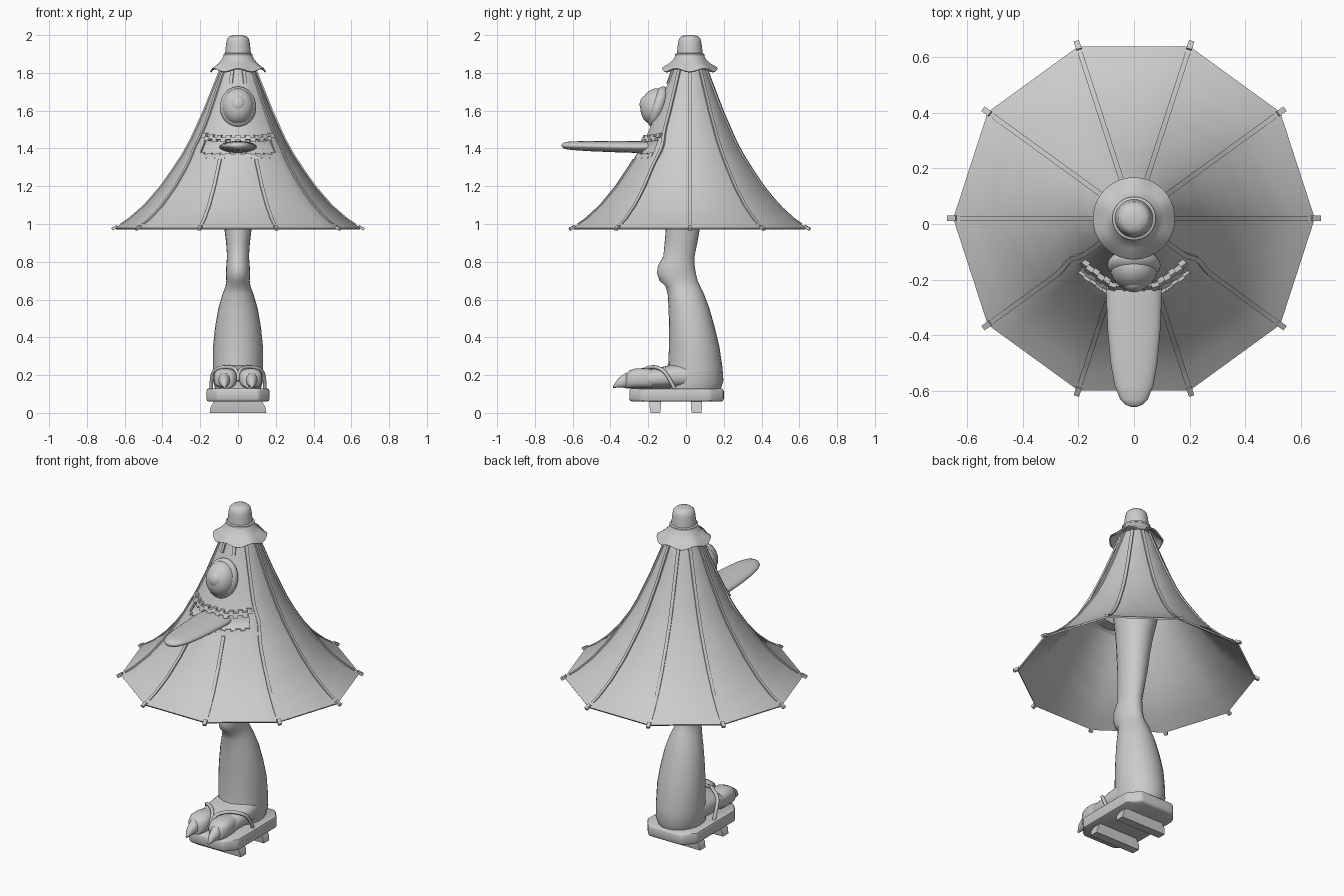
import bpy, bmesh, math
from mathutils import Vector, Matrix

if "Cube" in bpy.data.objects:
    bpy.data.objects.remove(bpy.data.objects["Cube"])

grey = bpy.data.materials.new("plain grey")
grey.use_nodes = True
GREY = (0.6, 0.6, 0.6, 1)
grey.diffuse_color = GREY
grey.node_tree.nodes["Principled BSDF"].inputs["Base Color"].default_value = GREY

CY = 0.02          # umbrella axis offset in y
PROFILE = [(0.98, .65), (1.03, .575), (1.1, .495), (1.2, .408), (1.3, .338), (1.37, .292),
           (1.45, .248), (1.6, .18), (1.75, .12), (1.84, .085)]


def finish(name, bm, angle=40, bevel=0, solid=0):
    bmesh.ops.recalc_face_normals(bm, faces=bm.faces)
    mesh = bpy.data.meshes.new(name)
    bm.to_mesh(mesh)
    bm.free()
    ob = bpy.data.objects.new(name, mesh)
    bpy.context.collection.objects.link(ob)
    mesh.materials.append(grey)
    bpy.ops.object.select_all(action='DESELECT')
    ob.select_set(True)
    bpy.context.view_layer.objects.active = ob
    if solid:
        m = ob.modifiers.new("solid", 'SOLIDIFY')
        m.thickness, m.offset = solid, -1
        bpy.ops.object.modifier_apply(modifier=m.name)
    if bevel:
        m = ob.modifiers.new("bevel", 'BEVEL')
        m.width, m.segments = bevel, 2
        bpy.ops.object.modifier_apply(modifier=m.name)
    bpy.ops.object.shade_smooth_by_angle(angle=math.radians(angle))


def loft(name, rings, closed=True, **kw):
    """Bridge equal rings of points and cap both ends."""
    bm = bmesh.new()
    vs = [[bm.verts.new(p) for p in r] for r in rings]
    n = len(vs[0])
    for a, b in zip(vs, vs[1:]):
        for i in range(n):
            bm.faces.new((a[i], a[(i + 1) % n], b[(i + 1) % n], b[i]))
    if closed:
        bm.faces.new(vs[0])
        bm.faces.new(vs[-1])
    finish(name, bm, **kw)


def circle(n):
    return [(math.cos(2 * math.pi * i / n), math.sin(2 * math.pi * i / n)) for i in range(n)]


def ball(name, loc, size, tilt):
    bm = bmesh.new()
    m = Matrix.Translation(loc) @ Matrix.Rotation(math.radians(tilt), 4, 'X') @ Matrix.Diagonal((*size, 1))
    bmesh.ops.create_uvsphere(bm, u_segments=28, v_segments=16, radius=1, matrix=m)
    finish(name, bm, angle=60)


def tube(name, pts, radius):
    cu = bpy.data.curves.new(name, 'CURVE')
    cu.dimensions, cu.bevel_depth, cu.bevel_resolution = '3D', radius, 2
    cu.use_fill_caps = True
    sp = cu.splines.new('NURBS')
    sp.points.add(len(pts) - 1)
    for p, q in zip(sp.points, pts):
        p.co = (*q, 1)
    sp.use_endpoint_u, sp.order_u = True, 3
    ob = bpy.data.objects.new(name, cu)
    bpy.context.collection.objects.link(ob)
    cu.materials.append(grey)


def radius(z):
    for (z0, r0), (z1, r1) in zip(PROFILE, PROFILE[1:]):
        if z <= z1:
            return r0 + (r1 - r0) * (z - z0) / (z1 - z0)
    return PROFILE[-1][1]


def surf(deg, z, out=0.0):
    """Point on the ten-sided canopy at an angle and height."""
    local = math.radians((deg % 36) - 18)
    r = radius(z) * math.cos(math.pi / 10) / math.cos(local) + out
    a = math.radians(deg)
    return Vector((r * math.cos(a), CY + r * math.sin(a), z))


# Canopy shell with an open mouth between two extra front columns
MOUTH = (224, 316)
angles = sorted([36 * i for i in range(10)] + list(MOUTH))
bm = bmesh.new()
grid = [[bm.verts.new(surf(a, z)) for a in angles] for z, r in PROFILE]
for j in range(len(grid) - 1):
    for i, a in enumerate(angles):
        if PROFILE[j][0] == 1.37 and MOUTH[0] <= a < MOUTH[1]:
            continue
        k = (i + 1) % len(angles)
        bm.faces.new((grid[j][i], grid[j][k], grid[j + 1][k], grid[j + 1][i]))
finish("canopy", bm, angle=60, solid=.01)

# Shallow mouth lining
bm = bmesh.new()
rows = [[bm.verts.new(surf(a, z, o)) for a in (220, 252, 288, 320)]
        for z, o in ((1.362, -.006), (1.38, -.022), (1.44, -.022), (1.458, -.006))]
for a, b in zip(rows, rows[1:]):
    for i in range(3):
        bm.faces.new((a[i], a[i + 1], b[i + 1], b[i]))
finish("mouth_lining", bm, angle=60)


# Jagged lips made of alternating blocks
def lip(name, span, low, high, notch, lift, out):
    bm = bmesh.new()
    n = 17
    for i in range(n):
        a0, a1 = (270 - span + 2 * span * (i + t) / n for t in (0, 1))
        up = lift * abs(2 * (i + .5) / n - 1) ** 4
        lo = low + up - (notch if i % 2 else 0)
        hi = high + up + (0 if i % 2 else notch)
        corners = ((a0, lo), (a1, lo), (a1, hi), (a0, hi))
        v = [bm.verts.new(surf(a, z, o)) for o in (-.008, out) for a, z in corners]
        for f in ((0, 1, 2, 3), (4, 5, 6, 7), (0, 1, 5, 4), (1, 2, 6, 5), (2, 3, 7, 6), (3, 0, 4, 7)):
            bm.faces.new([v[q] for q in f])
    finish(name, bm, angle=30)


lip("upper_lip", 50, 1.446, 1.458, .012, .014, .018)
lip("lower_lip", 46, 1.354, 1.368, .008, .004, .003)


# Ribs and rim tips
def rib(name, deg, z0, z1):
    rings = []
    tangent = Vector((-math.sin(math.radians(deg)), math.cos(math.radians(deg)), 0))
    for k in range(31):
        z = z0 + (z1 - z0) * k / 30
        bend = math.radians(3) * math.exp(-((z - 1.41) / .06) ** 2) * radius(z)
        shift = bend if deg == 324 else -bend if deg == 216 else 0
        rings.append([surf(deg, z, o) + tangent * (s * .009 + shift)
                      for o, s in ((-.01, -1), (-.01, 1), (.006, 1), (.006, -1))])
    loft(name, rings, angle=30)


for i in range(10):
    deg = 36 * i
    if deg in (252, 288):
        rib(f"lower_front_rib_{i}", deg, 1.0, 1.345)
        rib(f"upper_front_rib_{i}", deg, 1.745, 1.835)
    else:
        rib(f"rib_{i}", deg, 1.0, 1.835)
    bm = bmesh.new()
    bmesh.ops.create_cube(bm, size=1, matrix=Matrix.Translation(surf(deg, .98, .003))
                          @ Matrix.Rotation(math.radians(deg), 4, 'Z') @ Matrix.Rotation(math.radians(30), 4, 'Y')
                          @ Matrix.Diagonal((.034, .02, .015, 1)))
    finish(f"rim_tip_{i}", bm)

# Top knob, neck ring and wavy skirt
C = circle(42)
loft("top_knob", [[(r * x, CY + r * y, z) for x, y in C] for r, z in
     ((.07, 1.88), (.068, 1.91), (.062, 1.96), (.057, 1.982), (.043, 1.995), (.02, 2.0))], angle=60)
loft("neck_ring", [[(r * x, CY + r * y, z) for x, y in C] for r, z in
     ((.066, 1.885), (.078, 1.89), (.078, 1.9), (.066, 1.905))], angle=60)
skirt = []
for r, z, wave in ((.075, 1.893, 0), (.086, 1.872, 0), (.108, 1.848, .003), (.143, 1.823, .009), (.148, 1.815, .009)):
    skirt.append([(r * x, CY + r * y, z - wave * math.cos(12 * math.pi * i / 42)) for i, (x, y) in enumerate(C)])
loft("hat_skirt", skirt, closed=False, angle=60, solid=.008)

# Single eye: lid rim, eyeball and iris, leaning back with the canopy
ball("eye_rim", (0, -.148, 1.62), (.096, .05, .112), -18)
ball("eyeball", (0, -.16, 1.622), (.084, .08, .098), -16)
ball("iris", (0, -.212, 1.638), (.042, .033, .045), -12)

# Long tongue
T = circle(24)
loft("tongue", [[(w * x, y, zc + h * s) for x, s in T] for y, w, h, zc in
     ((-.17, .095, .032, 1.408), (-.25, .1, .032, 1.408), (-.38, .095, .03, 1.41), (-.5, .084, .027, 1.412),
      (-.58, .07, .024, 1.414), (-.63, .05, .02, 1.415), (-.65, .03, .014, 1.415), (-.658, .01, .005, 1.415))], angle=60)

# Leg: front edge, back edge and half width at each height, flaring inside the canopy
LEG = [(.13, -.11, .185, .122), (.17, -.105, .198, .132), (.24, -.095, .193, .132), (.35, -.09, .177, .132),
       (.45, -.09, .153, .122), (.55, -.092, .125, .105), (.63, -.097, .095, .082), (.67, -.108, .075, .066),
       (.7, -.14, .062, .062), (.74, -.154, .052, .064), (.78, -.148, .046, .062), (.83, -.12, .045, .058),
       (.9, -.113, .06, .063), (1.0, -.105, .078, .075), (1.1, -.105, .092, .084), (1.2, -.105, .11, .096),
       (1.32, -.11, .137, .117), (1.42, -.13, .165, .145), (1.5, -.165, .205, .185)]
loft("leg", [[(w * x, (f + b) / 2 + (b - f) / 2 * y, z) for x, y in T] for z, f, b, w in LEG], angle=60)


# Foot, toes and claws share a rounded section with a flat underside
def flat_section(cx, y, w, base, top):
    return [(cx + w * math.copysign(abs(x) ** .75, x), y, base + (top - base) * (.5 + .5 * math.copysign(abs(s) ** .75, s)))
            for x, s in T]


loft("foot", [flat_section(0, y, w, .128, t) for y, w, t in
     ((.1, .12, .25), (0, .13, .268), (-.07, .132, .258), (-.13, .13, .242), (-.2, .126, .232), (-.225, .115, .22))], angle=60)
for side, s in (("left", 1), ("right", -1)):
    loft(f"{side}_toe", [flat_section(s * .067, y, w, .13, t) for y, w, t in
         ((-.18, .055, .23), (-.22, .061, .237), (-.27, .061, .235), (-.3, .052, .224), (-.318, .035, .203))], angle=60)
    loft(f"{side}_claw", [[(s * .073 + r * x, y, zc + r * 1.3 * q) for x, q in circle(12)] for y, r, zc in
         ((-.28, .034, .177), (-.32, .03, .172), (-.36, .019, .158), (-.386, .004, .138))], angle=60)
    tube(f"{side}_strap", [(0, -.27, .17), (0, -.235, .228), (s * .05, -.18, .246), (s * .115, -.135, .236),
                           (s * .142, -.095, .2), (s * .142, -.06, .125)], .01)

# Sandal sole with clipped corners
outline = [(.11, -.3), (.167, -.23), (.167, .13), (.11, .2)]
outline += [(-x, y) for x, y in reversed(outline)]
loft("sandal_sole", [[(x, y, z) for x, y in outline] for z in (.06, .13)], bevel=.014, angle=40)

# Flared sandal blocks
for name, y in (("front_sandal_block", -.162), ("rear_sandal_block", .056)):
    loft(name, [[(sx * w, y + sy * d, z) for sx, sy in ((-1, -1), (1, -1), (1, 1), (-1, 1))]
                for z, w, d in ((0, .15, .025), (.03, .145, .03), (.065, .125, .03))], angle=30)
